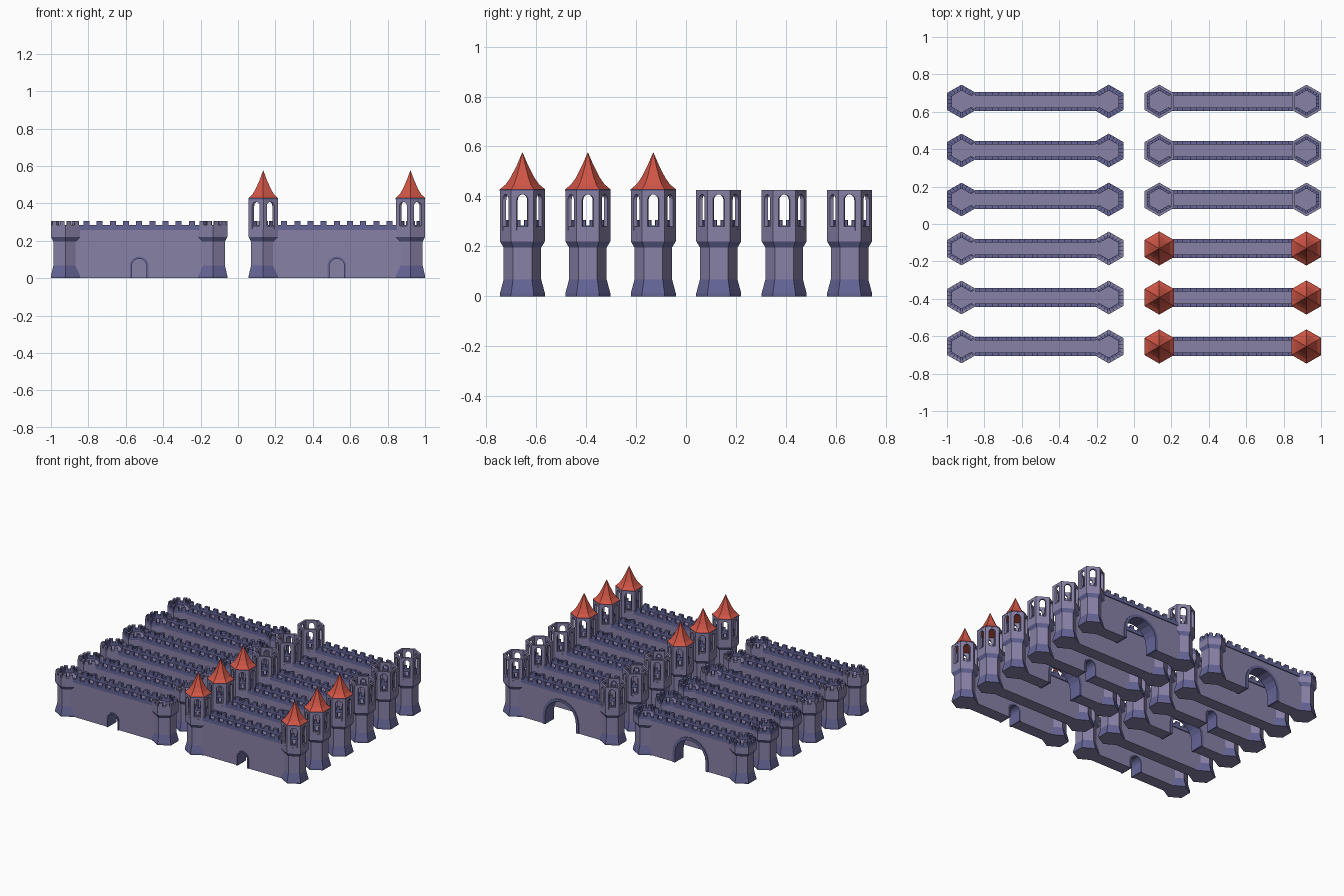
import bpy, bmesh, math
from mathutils import Matrix

if "Cube" in bpy.data.objects:
    bpy.data.objects.remove(bpy.data.objects["Cube"], do_unlink=True)

def material(name, rgb):
    m = bpy.data.materials.new(name)
    m.use_nodes = True
    m.diffuse_color = (*rgb, 1)
    m.node_tree.nodes["Principled BSDF"].inputs["Base Color"].default_value = (*rgb, 1)
    return m

MATS = [material("pale_purple_stone", (0.25, 0.22, 0.39)),
        material("blue_stone", (0.13, 0.13, 0.31)),
        material("red_tile", (0.62, 0.09, 0.06))]
STONE, TRIM, TILE = range(3)

APOTHEM = 0.078                  # outer tower size, flats facing x
SIDE = APOTHEM / math.sqrt(3)    # half the width of one tower face
INNER, CORE = 0.064, 0.051       # inner rings of the tower
FLOOR, LEDGE, MERLON, TOP = 0.264, 0.283, 0.306, 0.425
SPAN, REACH = 0.3935, 0.345      # wall centre to tower centre, half wall length

# ---- helpers ----
def loft(bm, loops, mat, mats=None):
    """Join loops of points with side faces and cap both ends."""
    rows = [[bm.verts.new(p) for p in loop] for loop in loops]
    n = len(rows[0])
    for i, (a, b) in enumerate(zip(rows, rows[1:])):
        for j in range(n):
            k = (j + 1) % n
            bm.faces.new((a[j], a[k], b[k], b[j])).material_index = mats[i] if mats else mat
    for cap in (rows[0], rows[-1]):
        bm.faces.new(cap).material_index = mat

def slab(bm, outline, d0, d1, turn, mat, mitre=False):
    """Extrude an upright outline from depth d0 to d1, facing the given angle."""
    rot = Matrix.Rotation(turn, 3, 'Z')
    loops = []
    for d in (d0, d1):
        s = d / APOTHEM if mitre else 1
        loops.append([rot @ Matrix.Translation((d, u * s, z)).translation for u, z in outline])
    loft(bm, loops, mat)

def rect(u0, u1, z0, z1):
    return [(u0, z0), (u1, z0), (u1, z1), (u0, z1)]

def arc(hw, base, top, n=10):
    """Round-headed opening, from its left foot to its right foot."""
    spring = top - hw
    ring = [(-hw * math.cos(math.pi * i / n), spring + hw * math.sin(math.pi * i / n))
            for i in range(n + 1)]
    return [(-hw, base)] + ring + [(hw, base)]

def pierced(half, base, top, hw, arch_top):
    return [(-half, base)] + arc(hw, base, arch_top) + [(half, base), (half, top), (-half, top)]

def hexagon(apothem, z):
    r = apothem * 2 / math.sqrt(3)
    return [(r * math.sin(i * math.pi / 3), r * math.cos(i * math.pi / 3), z) for i in range(6)]

def finish(bm, name):
    bmesh.ops.recalc_face_normals(bm, faces=bm.faces)
    mesh = bpy.data.meshes.new(name)
    bm.to_mesh(mesh)
    bm.free()
    for m in MATS:
        mesh.materials.append(m)
    return mesh

def place(name, mesh, x, y, turn=0):
    ob = bpy.data.objects.new(name, mesh)
    ob.location = (x, y, 0)
    ob.rotation_euler.z = turn
    bpy.context.collection.objects.link(ob)

# ---- wall with walkway, battlements and optional arch ----
def make_wall(name, opening=None):
    bm = bmesh.new()
    front = -math.pi / 2
    if opening:
        hw, top, rim = opening
        slab(bm, pierced(REACH, 0, FLOOR, hw - 0.002, top - 0.002), -0.045, 0.045, front, STONE)
        frame = arc(hw, 0, top) + arc(hw - rim, 0, top - rim)[::-1]
        slab(bm, frame, -0.051, 0.051, front, TRIM)
    else:
        slab(bm, rect(-REACH, REACH, 0, FLOOR), -0.045, 0.045, front, STONE)
    edge = SPAN - 0.072
    for s in (-1, 1):
        slab(bm, rect(-edge, edge, 0.257, LEDGE), s * 0.033, s * 0.052, front, TRIM)
        for i in range(-4, 5):
            x = i * 0.0705
            slab(bm, rect(x - 0.016, x + 0.016, LEDGE, MERLON), s * 0.033, s * 0.052, front, TRIM)
    return finish(bm, name)

# ---- tower parts; the open side towards the wall is +x ----
def make_body():
    bm = bmesh.new()
    profile = [(0.078, 0), (0.078, 0.012), (0.065, 0.068), (0.065, 0.195),
               (0.078, 0.22), (0.078, FLOOR)]
    loft(bm, [hexagon(a, z) for a, z in profile], STONE, [TRIM, TRIM, STONE, TRIM, STONE])
    return finish(bm, "tower_body")

def battlements(bm, outer, inner, mat):
    for k in range(1, 6):
        turn = k * math.pi / 3
        slab(bm, rect(-SIDE, SIDE, FLOOR, LEDGE), outer, inner, turn, mat, True)
        for s in (-1, 1):
            slab(bm, rect(s * 0.011, s * 0.037, LEDGE, MERLON), outer, inner, turn, mat, True)

def make_battlements(name, outer_mat=None):
    bm = bmesh.new()
    if outer_mat is not None:
        battlements(bm, APOTHEM, INNER, outer_mat)
    battlements(bm, INNER, CORE, TRIM)
    return finish(bm, name)

def make_watch_room():
    bm = bmesh.new()
    for k in range(6):
        slab(bm, pierced(SIDE, FLOOR, TOP, 0.023, 0.408), APOTHEM, INNER, k * math.pi / 3, STONE, True)
        if k:   # window sill
            slab(bm, rect(-SIDE, SIDE, FLOOR, LEDGE - 0.004), APOTHEM - 0.001, INNER,
                 k * math.pi / 3, STONE, True)
    return finish(bm, "watch_room")

def make_roof():
    bm = bmesh.new()
    profile = [(0.079, TOP - 0.004), (0.079, TOP + 0.003), (0.058, 0.448), (0.041, 0.476),
               (0.019, 0.526), (0.0006, 0.576)]
    loft(bm, [hexagon(a, z) for a, z in profile], TILE, [TRIM, TILE, TILE, TILE, TILE])
    return finish(bm, "roof")

walls = [("door_wall", make_wall("door_wall", (0.05, 0.115, 0.011))),
         ("plain_wall", make_wall("plain_wall")),
         ("gate_wall", make_wall("gate_wall", (0.145, 0.215, 0.02)))]
body, room, roof = make_body(), make_watch_room(), make_roof()
inner_battlements = make_battlements("inner_battlements")
stone_battlements = make_battlements("stone_battlements", STONE)
blue_battlements = make_battlements("blue_battlements", TRIM)

# ---- six rows of wall sections in two columns ----
for row in range(6):
    y = (row - 2.5) * 0.262
    for column in (-1, 1):
        centre = column * 0.5285
        kind, mesh = walls[row % 3]
        place(kind, mesh, centre, y)
        for end in (-1, 1):
            x, turn = centre + end * SPAN, math.pi if end > 0 else 0
            place("tower_body", body, x, y, turn)
            if column > 0:
                place("tower_battlements", inner_battlements, x, y, turn)
                place("watch_room", room, x, y, turn)
                if row < 3:
                    place("roof", roof, x, y, turn)
            else:
                place("tower_battlements", stone_battlements if row < 3 else blue_battlements,
                      x, y, turn)
